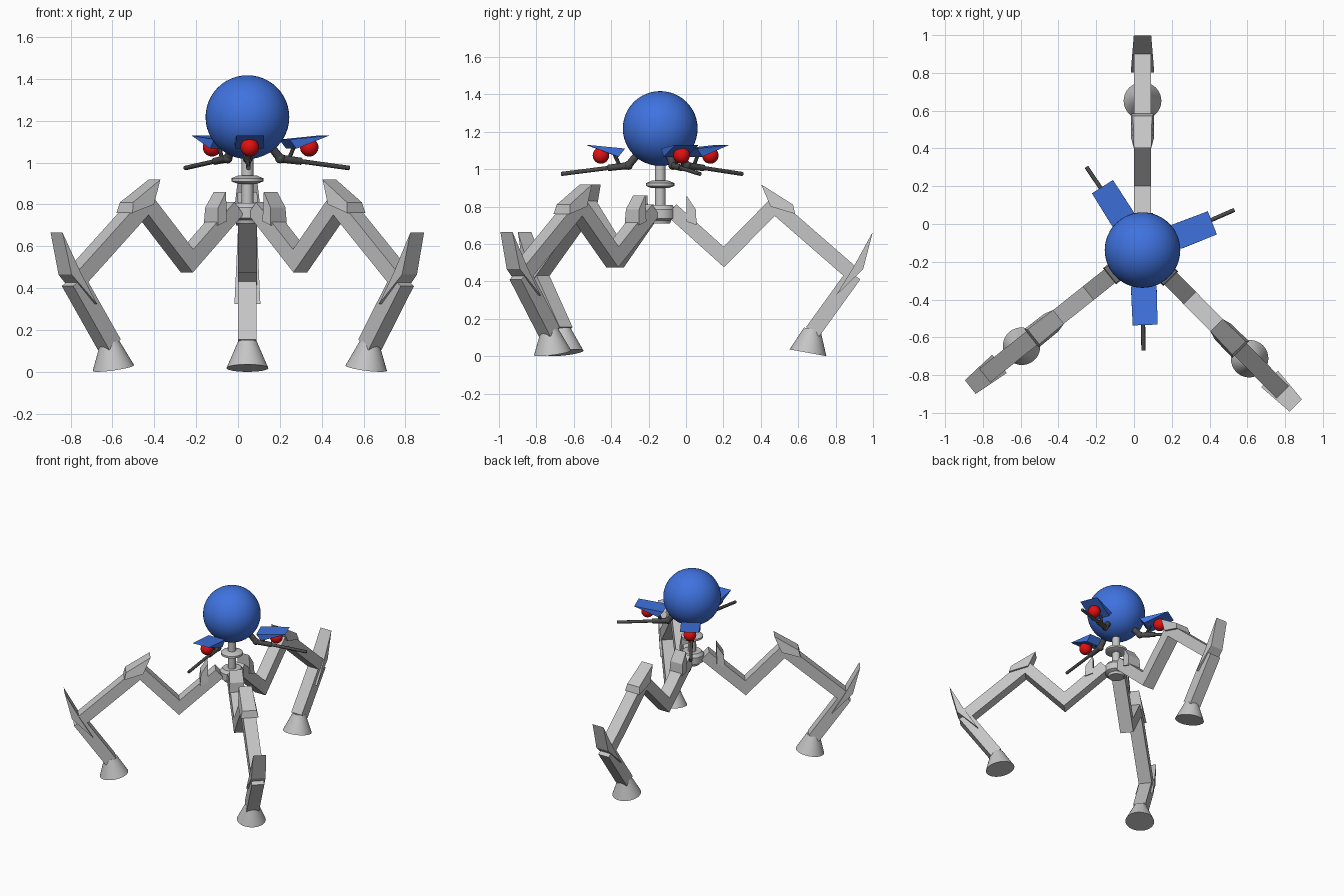
import bpy, bmesh, math
from mathutils import Matrix, Vector

if "Cube" in bpy.data.objects:
    bpy.data.objects.remove(bpy.data.objects["Cube"])

CX, CY = 0.045, -0.138


def material(name, rgb):
    m = bpy.data.materials.new(name)
    m.diffuse_color = (*rgb, 1)
    m.use_nodes = True
    m.node_tree.nodes["Principled BSDF"].inputs["Base Color"].default_value = m.diffuse_color
    return m


GREY = material("light grey", (0.56, 0.56, 0.56))
DARK = material("dark grey", (0.07, 0.07, 0.07))
BLUE = material("blue", (0.05, 0.17, 0.74))
RED = material("red", (0.75, 0.005, 0.005))


def frame(deg, offset=0.0):
    """Radial frame: local x points outward from the centre at an angle."""
    return (Matrix.Translation((CX, CY, 0)) @ Matrix.Rotation(math.radians(deg), 4, 'Z')
            @ Matrix.Translation((offset, 0, 0)))


def finish(bm, name, mat, M, smooth=False):
    bmesh.ops.recalc_face_normals(bm, faces=bm.faces)
    me = bpy.data.meshes.new(name)
    bm.to_mesh(me)
    bm.free()
    me.transform(M)
    me.materials.append(mat)
    ob = bpy.data.objects.new(name, me)
    bpy.context.collection.objects.link(ob)
    if smooth:
        bpy.ops.object.select_all(action='DESELECT')
        ob.select_set(True)
        bpy.context.view_layer.objects.active = ob
        bpy.ops.object.shade_smooth_by_angle(angle=math.radians(35))
    return ob


def prism(name, pts, mat, M):
    """Radial profile of (r, z, half width) given thickness sideways."""
    bm = bmesh.new()
    a = [bm.verts.new((r, -w, z)) for r, z, w in pts]
    b = [bm.verts.new((r, w, z)) for r, z, w in pts]
    n = len(pts)
    bm.faces.new(a)
    bm.faces.new(b)
    for i in range(n):
        j = (i + 1) % n
        bm.faces.new((a[i], a[j], b[j], b[i]))
    finish(bm, name, mat, M)


def tube(name, p, q, r1, r2, mat, M, seg=16):
    """Cone or rod between two (r, z) points."""
    p, q = Vector((p[0], 0, p[1])), Vector((q[0], 0, q[1]))
    d = q - p
    bm = bmesh.new()
    T = Matrix.Translation((p + q) / 2) @ d.to_track_quat('Z', 'Y').to_matrix().to_4x4()
    bmesh.ops.create_cone(bm, cap_ends=True, segments=seg, radius1=r1, radius2=r2,
                          depth=d.length, matrix=T)
    finish(bm, name, mat, M, True)


def ball(name, r, z, radius, mat, M, u=32):
    bm = bmesh.new()
    bmesh.ops.create_uvsphere(bm, u_segments=u, v_segments=u // 2, radius=radius,
                              matrix=Matrix.Translation((r, 0, z)))
    finish(bm, name, mat, M, True)


def lathe(name, prof, mat, M, seg=24):
    bm = bmesh.new()
    vs = [bm.verts.new((r, 0, z)) for r, z in prof]
    es = [bm.edges.new(e) for e in zip(vs, vs[1:])]
    bmesh.ops.spin(bm, geom=vs + es, axis=(0, 0, 1), cent=(0, 0, 0),
                   angle=2 * math.pi, steps=seg)
    bmesh.ops.remove_doubles(bm, verts=bm.verts, dist=1e-4)
    finish(bm, name, mat, M, True)


def ribbon(path, half):
    """Mitred outline of constant thickness around an (r, z) path."""
    P = [Vector(p) for p in path]
    nrm = []
    for a, b in zip(P, P[1:]):
        d = (b - a).normalized()
        nrm.append(Vector((-d.y, d.x)))
    top, bot = [], []
    for i, p in enumerate(P):
        n1, n2 = nrm[max(i - 1, 0)], nrm[min(i, len(nrm) - 1)]
        m = (n1 + n2).normalized()
        o = m * (half / m.dot(n1))
        top.append(p + o)
        bot.append(p - o)
    return top + bot[::-1]


# Central body
C = frame(0)
ball("head_sphere", 0, 1.217, 0.2, BLUE, C, 48)
tube("neck_post", (0, 0.76), (0, 1.05), 0.028, 0.028, GREY, C)
lathe("neck_collar", [(0, 0.898), (0.045, 0.898), (0.076, 0.91), (0.076, 0.925),
                      (0.045, 0.938), (0, 0.938)], GREY, C)
lathe("hub", [(0, 0.708), (0.053, 0.708), (0.058, 0.725), (0.082, 0.735), (0.082, 0.785),
              (0.065, 0.807), (0, 0.807)], GREY, C)

# Legs: angle, outward shift
path = [(0.06, 0.782), (0.34, 0.53), (0.61, 0.805), (1.035, 0.435), (0.815, 0.13)]
for name, deg, off in (("back", 90, 0), ("left", 218.5, 0.028), ("right", 314.6, 0.018)):
    M = frame(deg, off)
    prism(name + "_leg", [(p.x, p.y, 0.046) for p in ribbon(path[:4], 0.04)], GREY, M)
    prism(name + "_shin", [(p.x, p.y, 0.044) for p in ribbon(path[3:], 0.043)], GREY, M)
    prism(name + "_hip_plate", [(0.14, 0.86, 0.046), (0.19, 0.785, 0.05),
                                (0.195, 0.70, 0.055), (0.14, 0.72, 0.055)], GREY, M)
    prism(name + "_knee_plate", [(0.54, 0.918, 0.046), (0.71, 0.81, 0.05),
                                 (0.722, 0.76, 0.062), (0.59, 0.80, 0.06)], GREY, M)
    prism(name + "_ankle_plate", [(1.137, 0.665, 0.046), (1.085, 0.465, 0.05),
                                  (0.94, 0.325, 0.062), (1.03, 0.47, 0.055)], GREY, M)
    tube(name + "_foot", (0.79, 0.018), (0.813, 0.145), 0.1, 0.045, GREY, M, 32)

# Guns: barrel angle and visor angle
for name, deg, vdeg in (("front", 270.5, 272), ("right", 23.6, 21.3), ("left", 124, 122.3)):
    M, V = frame(deg), frame(vdeg)
    tube(name + "_gun_arm", (0.12, 1.08), (0.17, 1.02), 0.02, 0.02, DARK, M, 12)
    ball(name + "_gun_joint", 0.17, 1.02, 0.024, DARK, M, 16)
    tube(name + "_gun_sleeve", (0.165, 1.02), (0.28, 1.006), 0.019, 0.017, DARK, M, 12)
    tube(name + "_gun_barrel", (0.27, 1.007), (0.53, 0.974), 0.011, 0.011, DARK, M, 12)
    tube(name + "_gun_strut", (0.215, 1.015), (0.245, 1.08), 0.01, 0.01, DARK, M, 8)
    prism(name + "_visor", [(0.397, 1.13, 0.066), (0.19, 1.11, 0.068),
                            (0.225, 1.066, 0.068)], BLUE, V)
    ball(name + "_eye", 0.317, 1.073, 0.044, RED, V)
